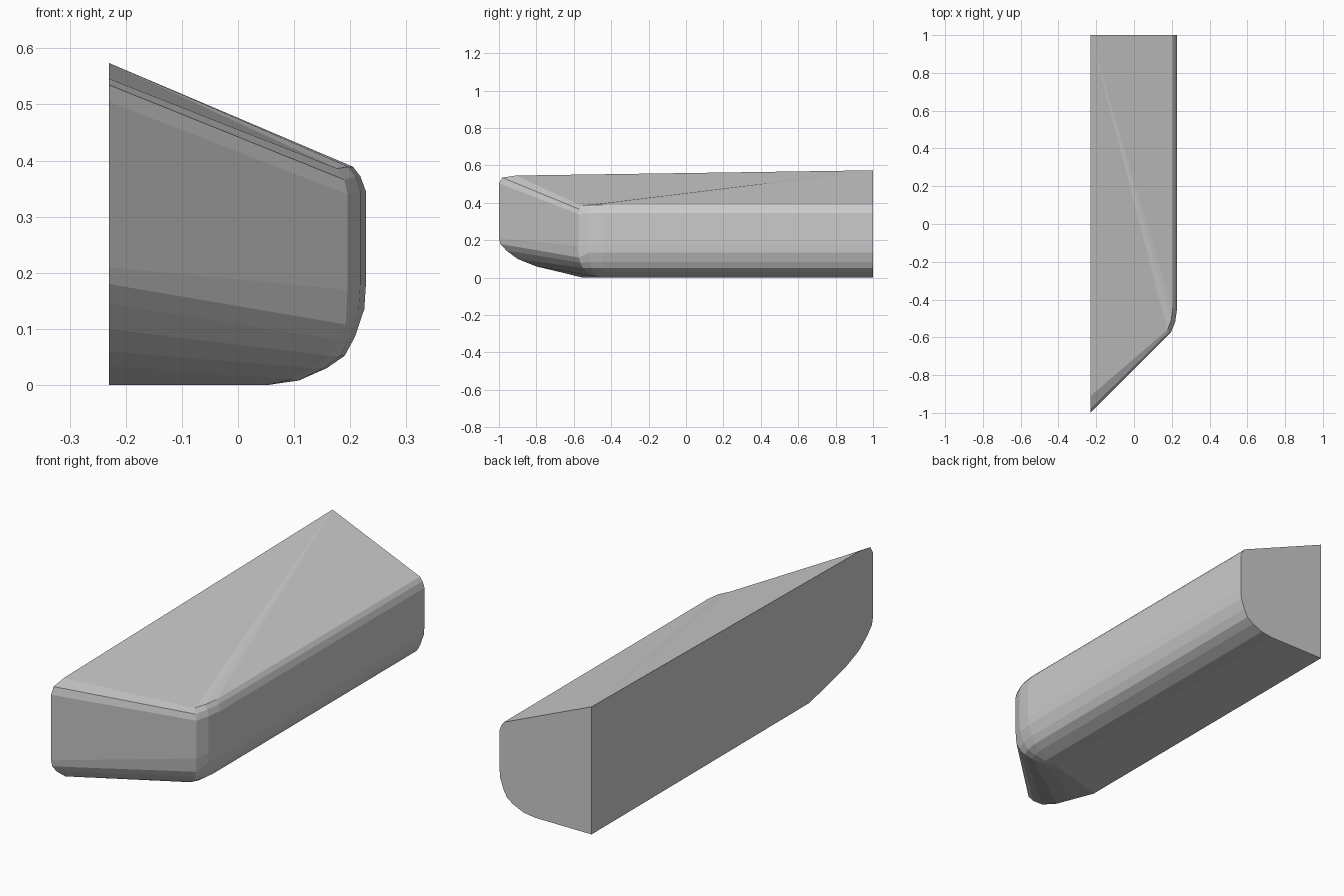
import bpy, bmesh

if "Cube" in bpy.data.objects:
    bpy.data.objects.remove(bpy.data.objects["Cube"])

# Cross-sections as (inset from outer wall, z), bottom to top
side = [(.178, 0), (.12, .008), (.07, .03), (.038, .052), (.02, .085), (.003, .135),
        (0, .18), (0, .345), (.01, .372), (.023, .389)]
corner = [(.178, 0), (.125, .01), (.075, .03), (.04, .052), (.018, .08), (.004, .108),
          (0, .17), (0, .34), (.007, .366), (.023, .386)]
front = [(.45, 0), (.31, .034), (.2, .06), (.1, .1), (.04, .145), (.008, .18),
         (0, .21), (0, .505), (.018, .535), (.09, .546)]

# Stations: outer x, outer y, inward direction, cross-section
stations = [(.228, 1, -1, 0, side),
            (.228, -.45, -1, 0, side),
            (.218, -.52, -.93, .37, side),
            (.195, -.575, -.8, .6, corner),
            (-.23, -1, 0, 1, front)]

bm = bmesh.new()
rows = [[bm.verts.new((x + dx * d, y + dy * d, z)) for d, z in prof]
        for x, y, dx, dy, prof in stations]
low = bm.verts.new((-.23, 1, 0))
high = bm.verts.new((-.23, 1, .574))

# Rounded outer wall
for a, b in zip(rows, rows[1:]):
    for i in range(len(a) - 1):
        bm.faces.new((a[i], b[i], b[i + 1], a[i + 1]))
    # Sloping top and flat underside
    bm.faces.new((high, a[-1], b[-1]))
    bm.faces.new((low, b[0], a[0]))
# Flat back end and inner side
bm.faces.new([low] + rows[0] + [high])
bm.faces.new([high] + rows[-1][::-1] + [low])

bmesh.ops.recalc_face_normals(bm, faces=bm.faces)
mesh = bpy.data.meshes.new("chamfered_block")
bm.to_mesh(mesh)
bm.free()
obj = bpy.data.objects.new("chamfered_block", mesh)
bpy.context.collection.objects.link(obj)
